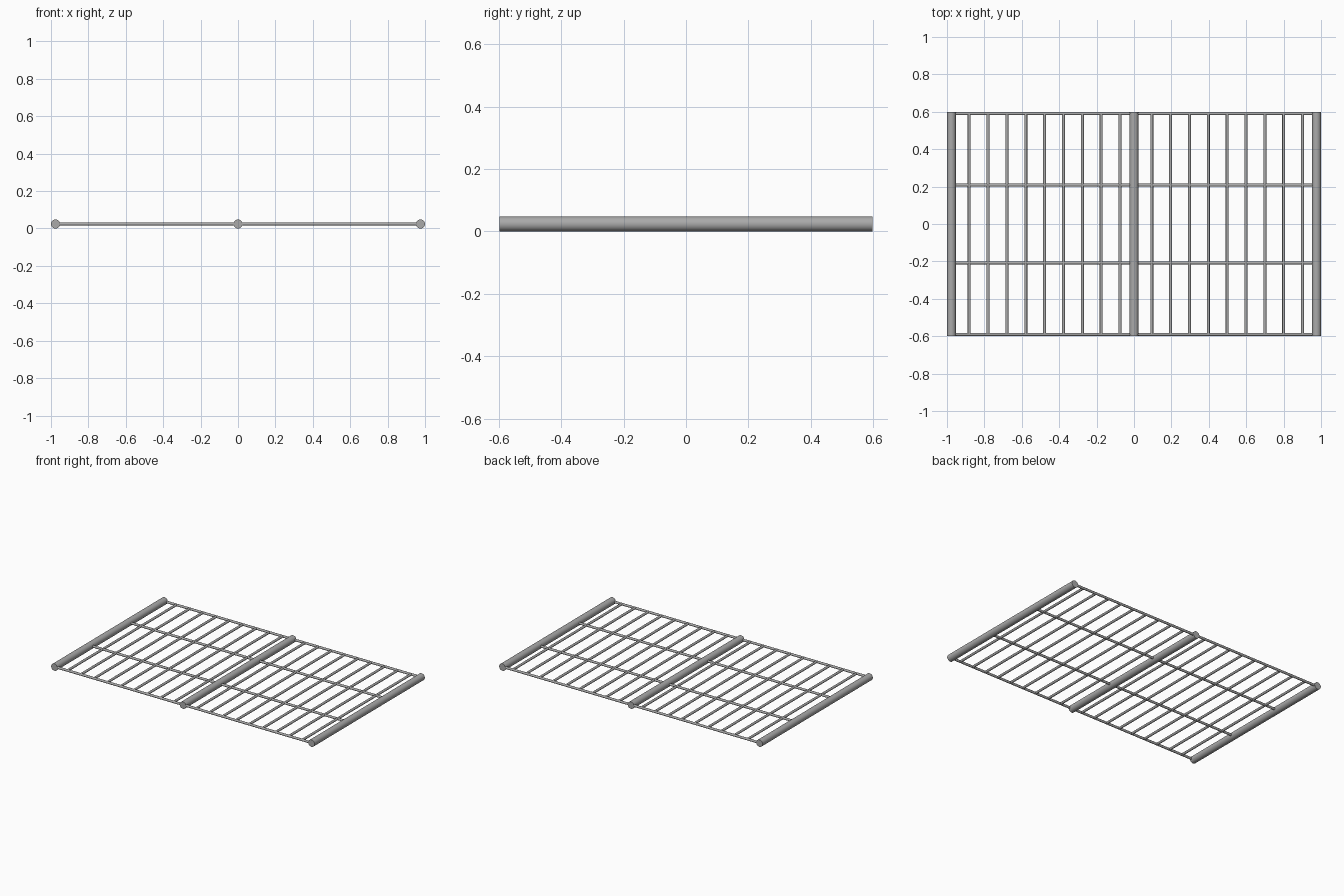
import bpy
from math import radians
from mathutils import Vector

cube = bpy.data.objects.get("Cube")
if cube:
    bpy.data.objects.remove(cube, do_unlink=True)

steel = bpy.data.materials.new("grey steel")
steel.use_nodes = True
colour = (0.4, 0.4, 0.4, 1)
steel.diffuse_color = colour
steel.node_tree.nodes["Principled BSDF"].inputs["Base Color"].default_value = colour

AXIS_Z = 0.024
HALF_DEPTH = 0.598
TUBE_R, ROD_R = 0.024, 0.008
TUBE_X = 0.976


def rod(name, start, end, radius, sides):
    """Capped round bar between two points."""
    a, b = Vector(start), Vector(end)
    bpy.ops.mesh.primitive_cylinder_add(
        vertices=sides, radius=radius, depth=(b - a).length, location=(a + b) / 2,
        rotation=(b - a).to_track_quat('Z', 'Y').to_euler())
    obj = bpy.context.object
    obj.name = name
    obj.data.materials.append(steel)
    bpy.ops.object.shade_smooth_by_angle(angle=radians(40))
    return obj


# Three thick tubes
for name, x in (("right_tube", -TUBE_X), ("middle_tube", 0), ("left_tube", TUBE_X)):
    rod(name, (x, -HALF_DEPTH, AXIS_Z), (x, HALF_DEPTH, AXIS_Z), TUBE_R, 32)

# Two identical grid panels between the tubes
rail_ys = (-0.59, -0.208, 0.208, 0.59)
for side, x0 in (("right", -TUBE_X), ("left", 0)):
    for i, y in enumerate(rail_ys):
        rod(f"{side}_rail_{i + 1}", (x0, y, AXIS_Z), (x0 + TUBE_X, y, AXIS_Z), ROD_R, 16)
    for i in range(9):
        x = x0 + 0.095 + i * 0.1008
        rod(f"{side}_crossbar_{i + 1}", (x, rail_ys[0], AXIS_Z), (x, rail_ys[-1], AXIS_Z),
            ROD_R, 16)
